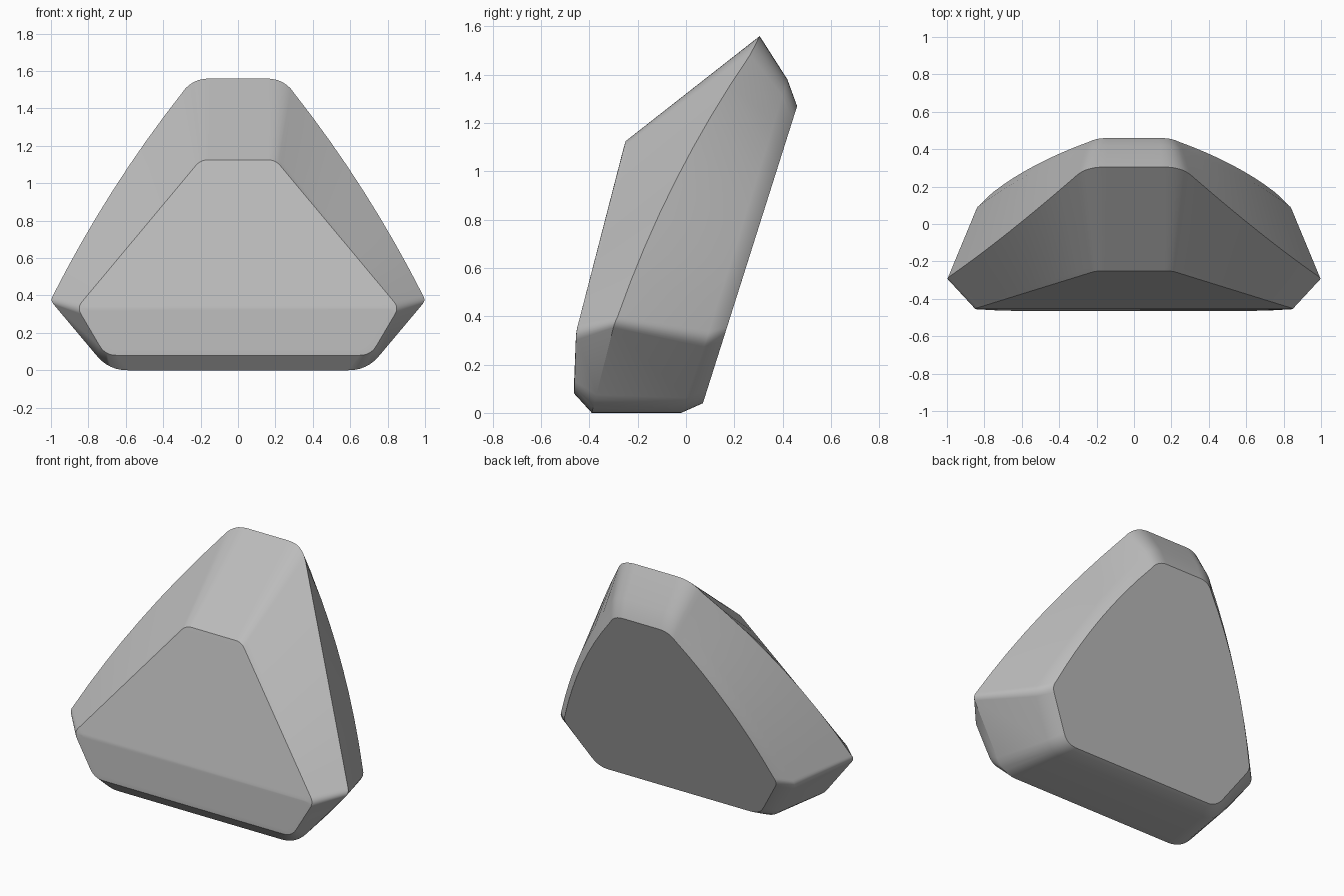
import bpy
import bmesh
import math
from mathutils import Vector

cube = bpy.data.objects.get("Cube")
if cube:
    bpy.data.objects.remove(cube, do_unlink=True)

CORNER_STEPS = 6
SIDE_STEPS = 8


def mirror(p):
    return Vector((-p.x, p.y, p.z))


def ring(corners, radii, bulge=(0, 0, 0)):
    """Closed six-cornered loop: rounded corners, bowed long sides, mirrored in x."""
    top, side, low = (Vector(c) for c in corners)
    bulge = Vector(bulge)
    path = [mirror(top), top, side, low, mirror(low)]
    half = []
    for i, r in enumerate(radii, 1):
        p = path[i]
        a = p + (path[i - 1] - p).normalized() * r
        b = p + (path[i + 1] - p).normalized() * r
        if i == 2:
            start = half[-1].copy()
            for k in range(1, SIDE_STEPS):
                t = k / SIDE_STEPS
                half.append(start.lerp(a, t) + bulge * 4 * t * (1 - t))
        for k in range(CORNER_STEPS + 1):
            t = k / CORNER_STEPS
            half.append(a.lerp(p, t).lerp(p.lerp(b, t), t))
    return half + [mirror(p) for p in reversed(half)]


# Rings from the front face to the back face: top, side and low corner of each
front = ring([(0.18, -0.26, 1.09), (0.81, -0.455, 0.335), (0.67, -0.464, 0.11)], (0.03, 0.03, 0.04))
front_edge = ring([(0.20, -0.25, 1.125), (0.86, -0.455, 0.335), (0.71, -0.463, 0.08)], (0.04, 0.04, 0.06))
girdle = ring([(0.25, 0.305, 1.56), (1.005, -0.295, 0.375), (0.69, -0.39, 0)],
              (0.10, 0.03, 0.10), (0.025, -0.035, 0.02))
front_side = [a.lerp(b, 0.06) for a, b in zip(front_edge, girdle)]
back_edge = ring([(0.22, 0.42, 1.38), (0.85, 0.085, 0.305), (0.63, -0.02, 0)],
                 (0.08, 0.04, 0.08), (0.03, 0.01, 0.03))
back = ring([(0.20, 0.46, 1.27), (0.77, 0.162, 0.33), (0.58, 0.07, 0.04)],
            (0.07, 0.04, 0.07), (0.03, 0.0095, 0.03))

# Loft the rings into one body
bm = bmesh.new()
loops = [[bm.verts.new(p) for p in r]
         for r in (front, front_edge, front_side, girdle, back_edge, back)]
n = len(front)
for a, b in zip(loops, loops[1:]):
    for i in range(n):
        j = (i + 1) % n
        bm.faces.new((a[i], a[j], b[j], b[i]))

# Front cap folds along the line joining its side corners
fold = CORNER_STEPS + SIDE_STEPS + CORNER_STEPS // 2
bm.faces.new(loops[0][fold:n - fold])
bm.faces.new(loops[0][n - fold - 1:] + loops[0][:fold + 1])
bm.faces.new(loops[-1])
bmesh.ops.recalc_face_normals(bm, faces=bm.faces)

mesh = bpy.data.meshes.new("rock_body")
bm.to_mesh(mesh)
bm.free()
rock = bpy.data.objects.new("rock_body", mesh)
bpy.context.collection.objects.link(rock)

# Plain grey surface
grey = bpy.data.materials.new("stone_grey")
grey.use_nodes = True
colour = (0.5, 0.5, 0.5, 1)
grey.diffuse_color = colour
grey.node_tree.nodes["Principled BSDF"].inputs["Base Color"].default_value = colour
mesh.materials.append(grey)

# Smooth shading with the girdle and back rim kept crisp
for o in bpy.context.selected_objects:
    o.select_set(False)
rock.select_set(True)
bpy.context.view_layer.objects.active = rock
bpy.ops.object.shade_smooth_by_angle(angle=math.radians(35))
weighted = rock.modifiers.new("even_normals", 'WEIGHTED_NORMAL')
weighted.keep_sharp = True
